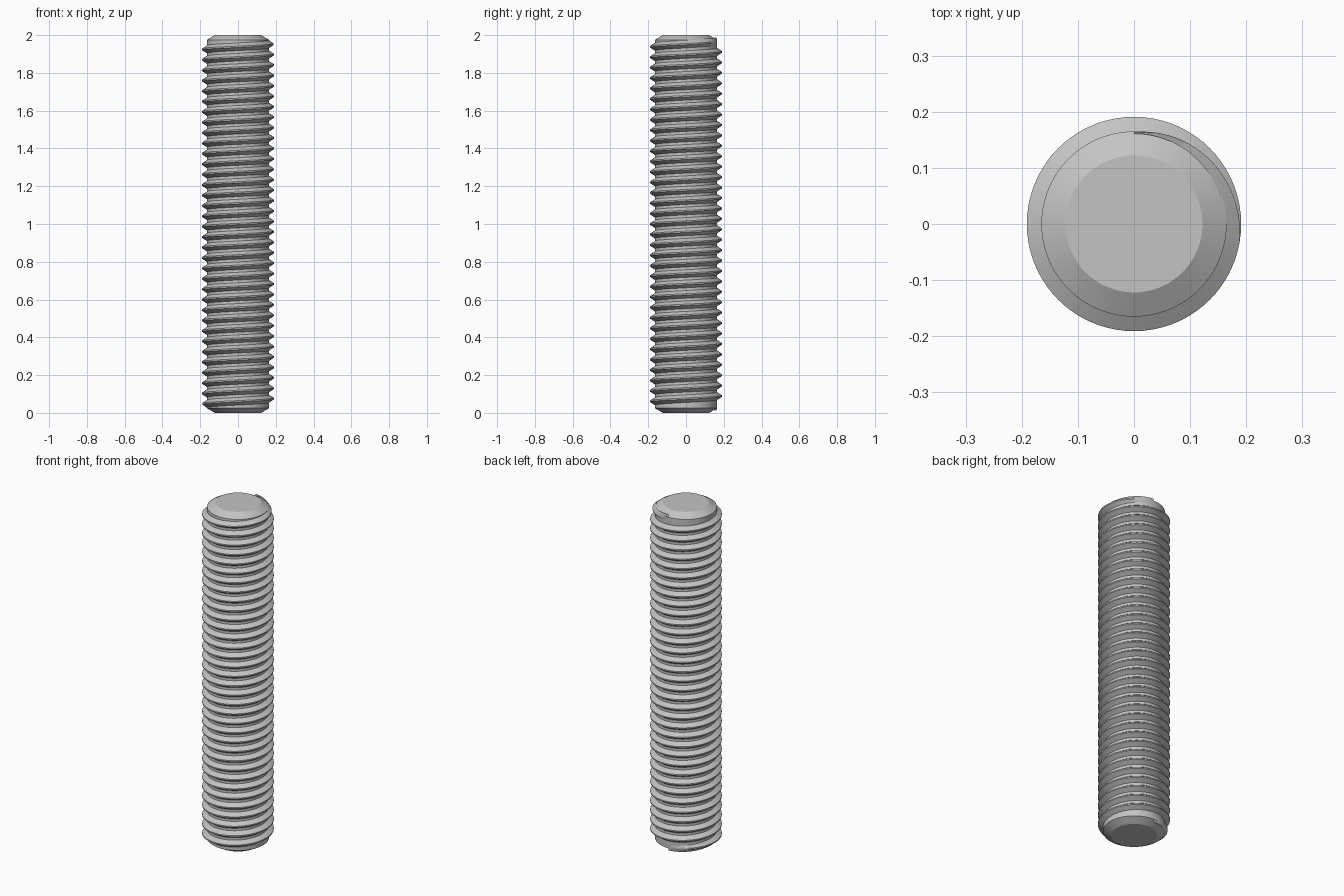
import bpy, bmesh
from math import cos, sin, pi, radians

cube = bpy.data.objects.get("Cube")
if cube:
    bpy.data.objects.remove(cube)

HEIGHT = 2.0
ROOT, CREST, END = 0.165, 0.191, 0.122   # core, thread tip and end face radii
CHAMFER = 0.025
TURNS, SEGMENTS = 35, 72
Z_START, Z_END = 0.034, 1.966            # helix centre line at its two ends
START_ANGLE = pi / 2
FADE = radians(100)                      # run-out length of the thread

steel = bpy.data.materials.new("grey steel")
steel.use_nodes = True
grey = (0.55, 0.55, 0.55, 1)
steel.diffuse_color = grey
steel.node_tree.nodes["Principled BSDF"].inputs["Base Color"].default_value = grey


def add_object(name, bm):
    bmesh.ops.recalc_face_normals(bm, faces=bm.faces)
    mesh = bpy.data.meshes.new(name)
    bm.to_mesh(mesh)
    bm.free()
    mesh.materials.append(steel)
    obj = bpy.data.objects.new(name, mesh)
    bpy.context.collection.objects.link(obj)
    bpy.ops.object.select_all(action="DESELECT")
    obj.select_set(True)
    bpy.context.view_layer.objects.active = obj
    bpy.ops.object.shade_smooth_by_angle(angle=radians(30))
    return obj


def bridge(bm, a, b):
    for i in range(len(a)):
        j = (i + 1) % len(a)
        bm.faces.new((a[i], a[j], b[j], b[i]))


# Core rod with chamfered ends
bm = bmesh.new()
rings = []
for r, z in ((END, 0), (ROOT, CHAMFER), (ROOT, HEIGHT - CHAMFER), (END, HEIGHT)):
    rings.append([bm.verts.new((r * cos(2 * pi * i / SEGMENTS),
                                r * sin(2 * pi * i / SEGMENTS), z))
                  for i in range(SEGMENTS)])
for lower, upper in zip(rings, rings[1:]):
    bridge(bm, lower, upper)
bm.faces.new(rings[0])
bm.faces.new(rings[-1])
add_object("core_rod", bm)

# Right-handed helical thread, tapering into the core at both ends
bm = bmesh.new()
total = TURNS * 2 * pi
sections = []
for k in range(TURNS * SEGMENTS + 1):
    turn = 2 * pi * k / SEGMENTS
    fade = min(1, turn / FADE, (total - turn) / FADE)
    base = ROOT - 0.004
    tip = base + (CREST - base) * fade if fade == 1 else ROOT - 0.001 + (CREST - ROOT + 0.001) * fade
    z = Z_START + (Z_END - Z_START) * turn / total
    a = START_ANGLE + turn
    profile = ((base, -0.023), (tip, -0.0035), (tip, 0.0035), (base, 0.023))
    sections.append([bm.verts.new((r * cos(a), r * sin(a), z + dz)) for r, dz in profile])
for first, second in zip(sections, sections[1:]):
    bridge(bm, first, second)
bm.faces.new(sections[0])
bm.faces.new(sections[-1])
add_object("helical_thread", bm)
